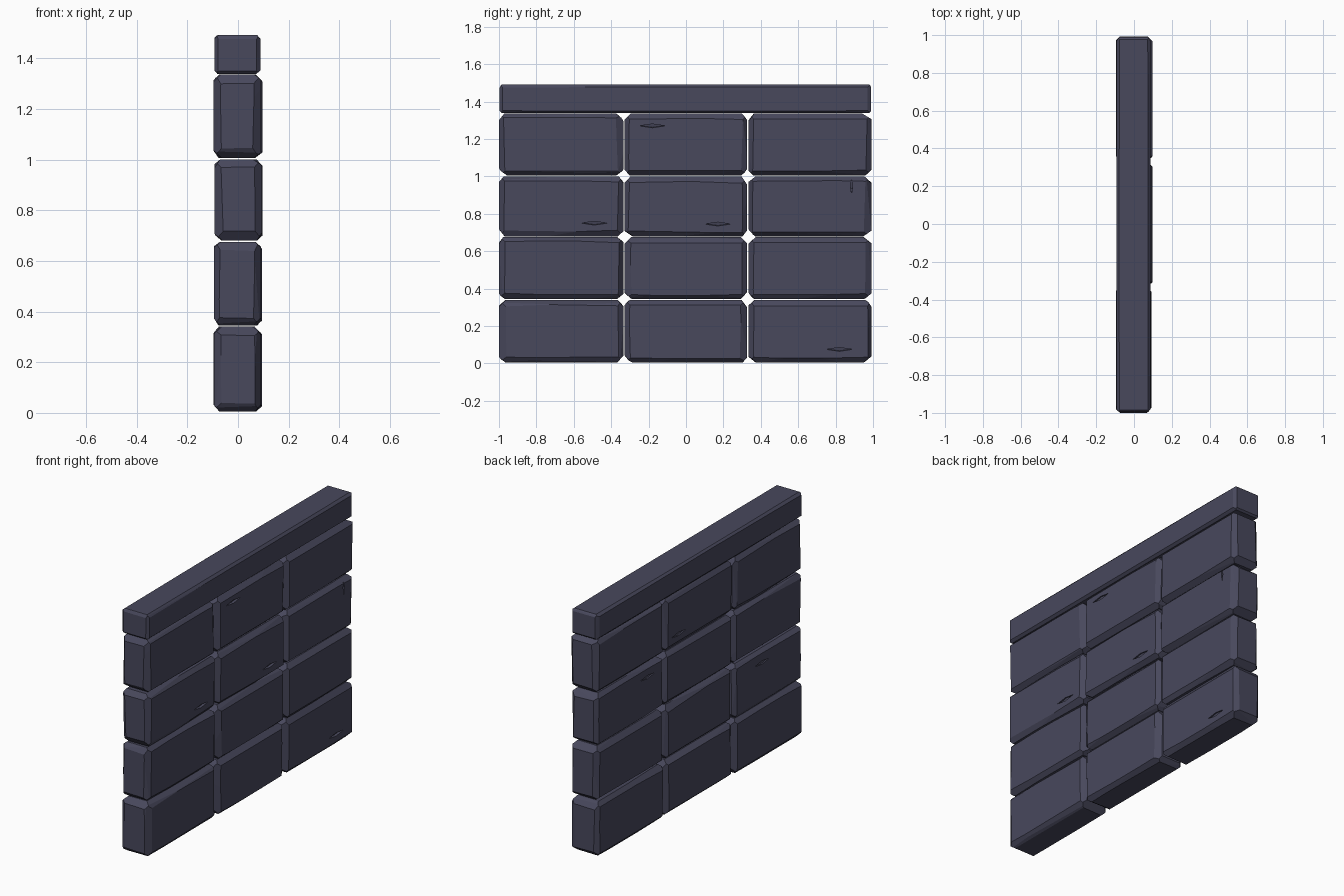
import bpy, bmesh, math, random
from mathutils import Vector, Matrix

if "Cube" in bpy.data.objects:
    bpy.data.objects.remove(bpy.data.objects["Cube"])

random.seed(7)
stone = bpy.data.materials.new("dark_slate_stone")
stone.diffuse_color = (0.065, 0.065, 0.108, 1)
stone.use_nodes = True
stone.node_tree.nodes["Principled BSDF"].inputs["Base Color"].default_value = stone.diffuse_color


def cut(bm, point, normal):
    """Slice off everything beyond a plane and close the hole."""
    geom = bm.verts[:] + bm.edges[:] + bm.faces[:]
    res = bmesh.ops.bisect_plane(bm, geom=geom, dist=1e-6, plane_co=point,
                                 plane_no=normal, clear_outer=True)
    edges = [e for e in res["geom_cut"] if isinstance(e, bmesh.types.BMEdge)]
    if len(edges) > 2:
        bmesh.ops.contextual_create(bm, geom=edges)


def chiselled_block(name, centre, half, chamfers, tilt):
    """Box whose edges are hewn by a few slightly skewed chamfer planes."""
    bm = bmesh.new()
    bmesh.ops.create_cube(bm, size=2, matrix=Matrix.Diagonal((*half, 1)))
    for axis in range(3):                       # axis the edge runs along
        a, b = (axis + 1) % 3, (axis + 2) % 3
        cuts = 3 if half[axis] > 0.2 else 2
        for sa in (-1, 1):
            for sb in (-1, 1):
                for i in range(cuts):
                    t = (i + 0.5) / cuts * 2 - 1
                    leg = chamfers[axis] * random.uniform(0.8, 1.2)
                    p = Vector()
                    p[a] = sa * (half[a] - leg / 2)
                    p[b] = sb * (half[b] - leg / 2)
                    p[axis] = t * half[axis]
                    n = Vector()
                    n[a] = sa * random.uniform(0.7, 1.3)
                    n[b] = sb * random.uniform(0.7, 1.3)
                    n[axis] = t * random.uniform(0.2, 1.2) * tilt
                    cut(bm, p, n.normalized())
    bmesh.ops.recalc_face_normals(bm, faces=bm.faces)
    me = bpy.data.meshes.new(name)
    bm.to_mesh(me)
    bm.free()
    me.materials.append(stone)
    ob = bpy.data.objects.new(name, me)
    ob.location = centre
    bpy.context.collection.objects.link(ob)
    return ob


def chip(block, side, y, z, length, height):
    """Carve a thin pointed nick into a broad face of a block."""
    bm = bmesh.new()
    bmesh.ops.create_cone(bm, cap_ends=True, segments=4, radius1=1, radius2=1, depth=2)
    bmesh.ops.scale(bm, vec=(length / 2, height / 2, 0.012), verts=bm.verts)
    face_x = block.location.x + side * block["half_x"]
    # local x -> y, local y -> z, local z -> x; tipped so the nick has a slope
    turn = Matrix(((0, 0, 1), (1, 0, 0), (0, 1, 0))).to_4x4()
    tip = Matrix.Rotation(math.radians(12), 4, 'Y')
    bmesh.ops.transform(bm, matrix=Matrix.Translation((face_x, y, z)) @ tip @ turn,
                        verts=bm.verts)
    bmesh.ops.recalc_face_normals(bm, faces=bm.faces)
    me = bpy.data.meshes.new("chip_cutter")
    bm.to_mesh(me)
    bm.free()
    me.materials.append(stone)
    cutter = bpy.data.objects.new("chip_cutter", me)
    cutter.hide_render = True
    bpy.context.collection.objects.link(cutter)
    mod = block.modifiers.new("chip", 'BOOLEAN')
    mod.operation = 'DIFFERENCE'
    mod.solver = 'EXACT'
    mod.object = cutter
    bpy.context.view_layer.objects.active = block
    bpy.ops.object.modifier_apply(modifier="chip")
    bpy.data.objects.remove(cutter)


# Four courses of three blocks
rows = [(0.005, 0.34), (0.345, 0.675), (0.68, 1.0), (1.005, 1.335)]
cols = [(-1.0, -0.335), (-0.33, 0.327), (0.333, 0.992)]
blocks = {}
for r, (z0, z1) in enumerate(rows):
    for c, (y0, y1) in enumerate(cols):
        half = (0.093, (y1 - y0) / 2, (z1 - z0) / 2)
        centre = (random.uniform(-0.004, 0.004), (y0 + y1) / 2, (z0 + z1) / 2)
        ob = chiselled_block(f"block_row{r + 1}_{c + 1}", centre, half,
                             (0.032, 0.024, 0.026), 0.05)
        ob["half_x"] = half[0]
        blocks[r, c] = ob

# Long capstone
chiselled_block("capstone", (-0.002, -0.003, 1.415), (0.09, 0.993, 0.077),
                (0.012, 0.012, 0.014), 0.012)

# Nicks on both broad faces: row, column, side, y, z, length, height
for r, c, side, y, z, l, h in [
        (3, 1, 1, -0.18, 1.27, 0.14, 0.02), (2, 0, 1, -0.49, 0.75, 0.14, 0.02),
        (2, 1, 1, 0.17, 0.745, 0.14, 0.02), (0, 2, 1, 0.82, 0.075, 0.14, 0.02),
        (2, 2, 1, 0.885, 0.95, 0.012, 0.09), (3, 1, -1, 0.2, 1.08, 0.14, 0.02),
        (1, 0, -1, -0.6, 0.6, 0.14, 0.02), (2, 2, -1, 0.5, 0.93, 0.14, 0.02)]:
    chip(blocks[r, c], side, y, z, l, h)
